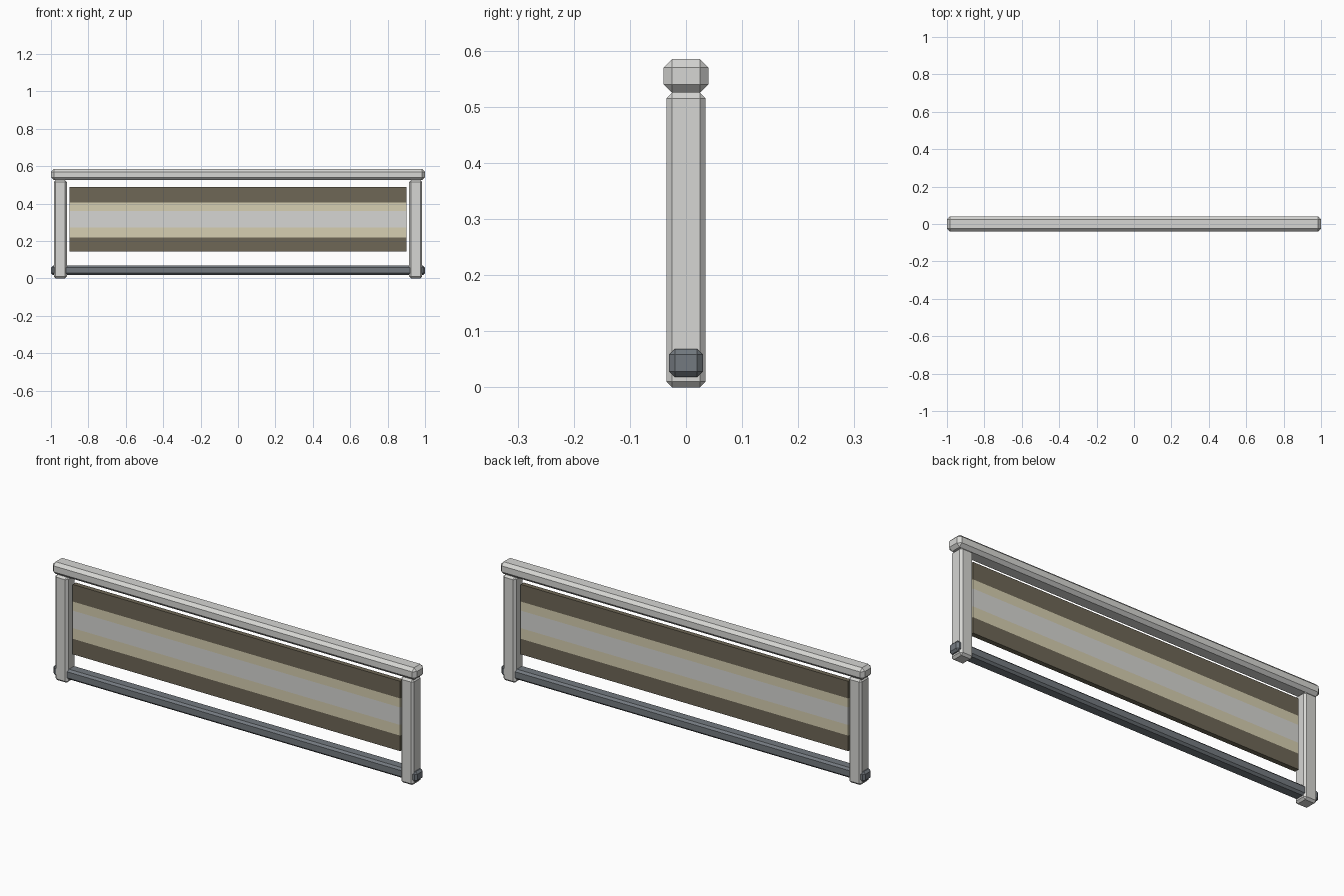
import bpy, bmesh

if "Cube" in bpy.data.objects:
    bpy.data.objects.remove(bpy.data.objects["Cube"])


def material(name, rgb):
    m = bpy.data.materials.new(name)
    lin = [(c / 255 / 12.92) if c < 10 else ((c / 255 + 0.055) / 1.055) ** 2.4 for c in rgb]
    m.diffuse_color = (*lin, 1)
    m.use_nodes = True
    m.node_tree.nodes["Principled BSDF"].inputs["Base Color"].default_value = m.diffuse_color
    return m


LIGHT = material("light grey", (214, 214, 211))
SLATE = material("slate grey", (116, 122, 128))
DARK = material("dark olive", (110, 103, 86))
TAN = material("pale tan", (214, 207, 177))


def box(name, x, y, z, mats, chamfer=0.0):
    """Box from (min, max) ranges, with flat chamfered edges."""
    bm = bmesh.new()
    bmesh.ops.create_cube(bm, size=1)
    for v in bm.verts:
        v.co = [r[0] if c < 0 else r[1] for c, r in zip(v.co, (x, y, z))]
    if chamfer:
        bmesh.ops.bevel(bm, geom=bm.edges[:], offset=chamfer, segments=1,
                        affect='EDGES', profile=0.5)
    me = bpy.data.meshes.new(name)
    bm.to_mesh(me)
    bm.free()
    for m in mats:
        me.materials.append(m)
    ob = bpy.data.objects.new(name, me)
    bpy.context.collection.objects.link(ob)
    return ob


# Frame: top rail, bottom rail and two posts
box("top_rail", (-1, 1), (-0.04, 0.04), (0.525, 0.585), [LIGHT], 0.015)
box("bottom_rail", (-1, 1), (-0.03, 0.03), (0.018, 0.068), [SLATE], 0.01)
for side, cx in (("left", -0.95), ("right", 0.95)):
    box(side + "_post", (cx - 0.035, cx + 0.035), (-0.035, 0.035), (0, 0.525), [LIGHT], 0.01)

# Infill panel, cut into horizontal bands coloured by height
panel = box("striped_panel", (-0.9, 0.9), (-0.012, 0.012), (0.143, 0.49), [DARK, TAN, LIGHT])
bm = bmesh.new()
bm.from_mesh(panel.data)
for z in (0.22, 0.273, 0.36, 0.405):
    bmesh.ops.bisect_plane(bm, geom=bm.verts[:] + bm.edges[:] + bm.faces[:],
                           plane_co=(0, 0, z), plane_no=(0, 0, 1))
for f in bm.faces:
    z = f.calc_center_median().z
    f.material_index = 2 if 0.273 < z < 0.36 else 1 if 0.22 < z < 0.405 else 0
bm.to_mesh(panel.data)
bm.free()
